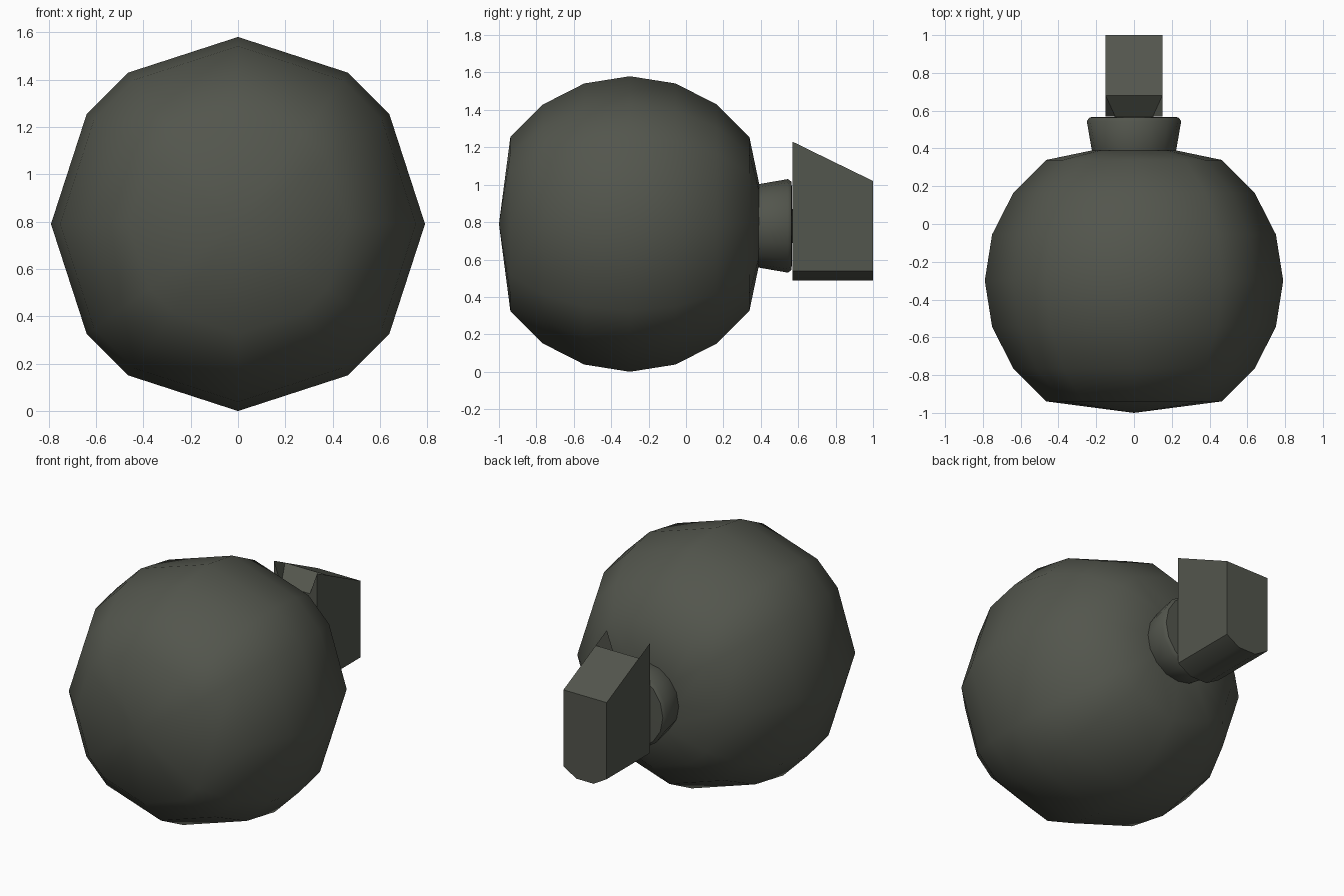
import bpy, bmesh, math

if "Cube" in bpy.data.objects:
    bpy.data.objects.remove(bpy.data.objects["Cube"])

olive = bpy.data.materials.new("dark_olive_grey")
olive.diffuse_color = (0.086, 0.092, 0.074, 1)
olive.use_nodes = True
olive.node_tree.nodes["Principled BSDF"].inputs["Base Color"].default_value = olive.diffuse_color


def finish(name, bm, angle):
    bmesh.ops.remove_doubles(bm, verts=bm.verts, dist=1e-5)
    bmesh.ops.recalc_face_normals(bm, faces=bm.faces)
    me = bpy.data.meshes.new(name)
    bm.to_mesh(me)
    bm.free()
    me.materials.append(olive)
    ob = bpy.data.objects.new(name, me)
    bpy.context.collection.objects.link(ob)
    bpy.ops.object.select_all(action='DESELECT')
    ob.select_set(True)
    bpy.context.view_layer.objects.active = ob
    bpy.ops.object.shade_smooth_by_angle(angle=math.radians(angle))
    return ob


def lathe_y(name, profile, angles, zc, smooth):
    """Revolve (radius, y) points around a y-axis at height zc."""
    bm = bmesh.new()
    rings = []
    for r, y in profile:
        if r == 0:
            rings.append([bm.verts.new((0, y, zc))] * len(angles))
        else:
            rings.append([bm.verts.new((r * math.cos(math.radians(a)), y,
                                        zc + r * math.sin(math.radians(a)))) for a in angles])
    n = len(angles)
    for a, b in zip(rings, rings[1:]):
        for i in range(n):
            j = (i + 1) % n
            bm.faces.new(list(dict.fromkeys((a[i], a[j], b[j], b[i]))))
    return finish(name, bm, smooth)


# Round body: low-poly ball with flattened front and back caps
R, YC = 0.79, -0.3
prof = [(0, -1.0)]
for lat in (-54, -36, -18, 0, 18, 36, 54):
    t = math.radians(lat)
    prof.append((R * math.cos(t), YC + R * math.sin(t)))
prof += [(0.22, 0.39), (0, 0.39)]
ring = [q + a for q in (0, 90, 180, 270) for a in (0, 36, 54)]
lathe_y("body", prof, ring, 0.79, 80)

# Neck collar flaring towards the back
lathe_y("neck", [(0, 0.36), (0.215, 0.36), (0.225, 0.40), (0.25, 0.545),
                 (0.235, 0.565), (0, 0.57)], [i * 22.5 for i in range(16)], 0.78, 50)

# Tail block: sloped top with a front notch, keeled bottom
bm = bmesh.new()
V = {}
for s in (-1, 1):
    for key, co in {"corner": (0.15, 0.57, 1.23), "notch": (0.10, 0.57, 1.09),
                    "ridge": (0.15, 0.68, 1.176), "top": (0.15, 1.0, 1.02),
                    "low": (0.15, 1.0, 0.54), "mid": (0.15, 0.57, 0.89),
                    "base": (0.15, 0.57, 0.54), "keel_f": (0.06, 0.57, 0.487),
                    "keel_b": (0.06, 1.0, 0.487)}.items():
        V[key, s] = bm.verts.new((s * co[0], co[1], co[2]))
for s in (-1, 1):
    for face in (("corner", "notch", "ridge"), ("corner", "ridge", "top", "low", "mid"),
                 ("mid", "low", "base"), ("base", "low", "keel_b", "keel_f")):
        bm.faces.new([V[k, s] for k in face])
for a, b in (("ridge", "notch"), ("ridge", "top"), ("keel_f", "keel_b")):
    bm.faces.new((V[a, -1], V[b, -1], V[b, 1], V[a, 1]))
for loop in (("top", "low", "keel_b"), ("corner", "mid", "base", "keel_f")):
    left = [V[k, -1] for k in loop]
    right = [V[k, 1] for k in reversed(loop)]
    if loop[0] == "corner":
        right += [V["notch", 1], V["notch", -1]]
    bm.faces.new(left + right)
finish("tail", bm, 35)
